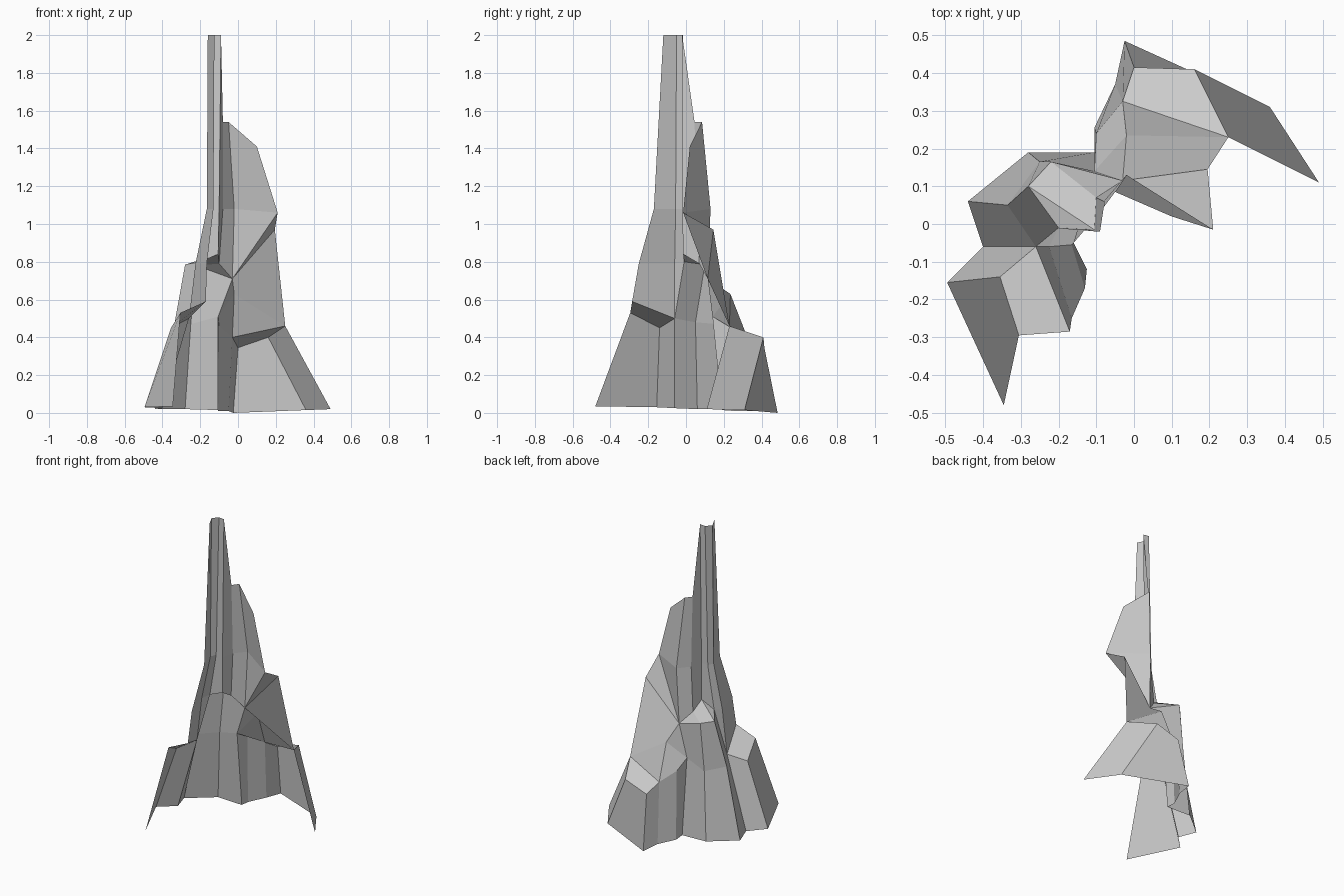
import bpy

if "Cube" in bpy.data.objects:
    bpy.data.objects.remove(bpy.data.objects["Cube"])

# Rock points shared by neighbouring parts
LEDGE_IN = (-.26, -.06, .50)      # foot of the spire above the left buttress
SPIRE_FOOT = (-.17, -.285, .59)
P = (-.105, -.015, .84)           # boulder ledge, against the spire
Q = (-.20, -.01, .80)
T = (-.10, .07, .79)
E = (-.03, .115, .71)             # gully head
G = (-.105, .14, .51)             # gully bottom
H = (-.10, .24, .46)
SHOULDER = (.25, .23, .46)
CREST = (-.03, .325, .40)
FIN_TIP = (.21, -.015, 1.06)
LEFT_BASE = (-.40, -.06, .025)
GULLY_BASE = (-.105, .19, .015)
SPIRE_EDGE = [(-.09, -.02, 2), (-.10, -.02, 1.08), P]


def rock(name, ribs):
    """Skin flat facets between ribs running top to bottom; repeated points give triangles."""
    index, faces = {}, []
    for r0, r1 in zip(ribs, ribs[1:]):
        for j in range(len(r0) - 1):
            loop = list(dict.fromkeys([r0[j], r1[j], r1[j + 1], r0[j + 1]]))
            if len(loop) > 2:
                faces.append([index.setdefault(p, len(index)) for p in loop])
    mesh = bpy.data.meshes.new(name)
    mesh.from_pydata(list(index), [], faces)
    mesh.update()
    ob = bpy.data.objects.new(name, mesh)
    bpy.context.collection.objects.link(ob)


# Tall spire
rock("spire", [
    [(-.125, -.12, 2), (-.13, -.17, 1.08), (-.165, -.25, .79), SPIRE_FOOT],
    [(-.16, -.05, 2), (-.165, -.055, 1.08), (-.225, -.06, .79), LEDGE_IN],
    [(-.13, -.015, 2), (-.15, -.015, 1.08), Q, Q],
    SPIRE_EDGE + [P],
])

# Second, lower fin beside the spire
rock("fin", [
    SPIRE_EDGE,
    [(-.08, .045, 1.54), (-.08, .06, 1.08), T],
    [(-.05, .085, 1.54), (-.02, .13, 1.08), E],
    [(.10, .02, 1.41), FIN_TIP, E],
])

# Left buttress with sloping ledge
rock("left_buttress", [
    [SPIRE_FOOT, (-.305, -.295, .53), (-.345, -.48, .035)],
    [LEDGE_IN, (-.355, -.14, .45), (-.495, -.155, .03)],
    [LEDGE_IN, LEDGE_IN, LEFT_BASE],
])

# Central boulder behind the spire
rock("boulder", [
    [Q, Q, LEDGE_IN, LEFT_BASE],
    [P, (-.28, .10, .785), (-.335, .05, .48), (-.44, .06, .02)],
    [T, (-.22, .165, .78), (-.25, .165, .47), (-.28, .19, .02)],
    [E, E, G, GULLY_BASE],
])

# Shoulder below the fin
rock("right_shoulder", [
    [E, E, G, H],
    [E, E, (-.02, .235, .63), CREST],
    [FIN_TIP, (.195, .145, .97), SHOULDER, SHOULDER],
])

# Right buttress and gully wall
rock("right_buttress", [
    [G, G, GULLY_BASE],
    [H, H, (-.105, .255, .01)],
    [CREST, CREST, (-.05, .37, .01)],
    [CREST, (0, .415, .345), (-.025, .485, 0)],
    [SHOULDER, (.16, .41, .40), (.36, .31, .015)],
    [SHOULDER, SHOULDER, (.49, .11, .02)],
])
